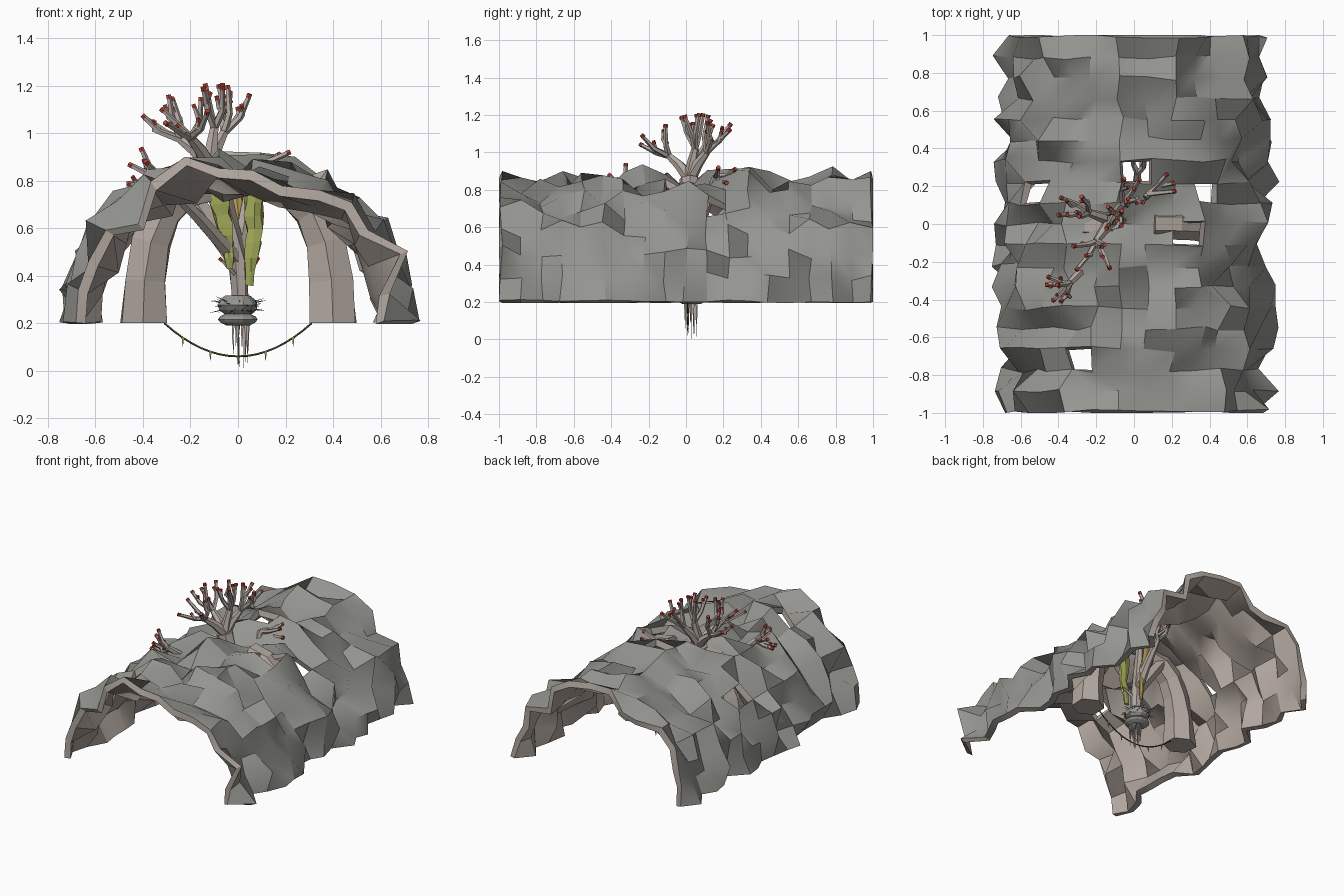
import bpy, bmesh, math, random
from mathutils import Vector as V

if "Cube" in bpy.data.objects:
    bpy.data.objects.remove(bpy.data.objects["Cube"])
random.seed(11)
U = random.uniform


def mat(name, c):
    m = bpy.data.materials.new(name)
    m.diffuse_color = (*c, 1)
    m.use_nodes = True
    m.node_tree.nodes["Principled BSDF"].inputs["Base Color"].default_value = m.diffuse_color
    return m


ROCK = mat("grey_rock", (0.3, 0.3, 0.28))
INNER = mat("warm_rock", (0.45, 0.39, 0.35))
RED = mat("red", (0.45, 0.06, 0.04))
OLIVE = mat("olive", (0.36, 0.4, 0.1))
OCHRE = mat("ochre", (0.5, 0.34, 0.1))
ROPE = mat("rope_brown", (0.1, 0.09, 0.03))


def smooth_edges(ob, deg):
    bpy.ops.object.select_all(action='DESELECT')
    ob.select_set(True)
    bpy.context.view_layer.objects.active = ob
    for m in list(ob.modifiers):
        bpy.ops.object.modifier_apply(modifier=m.name)
    bpy.ops.object.shade_smooth_by_angle(angle=math.radians(deg))


def finish(bm, name, m=None, recalc=True):
    if recalc:
        bmesh.ops.recalc_face_normals(bm, faces=bm.faces)
    me = bpy.data.meshes.new(name)
    bm.to_mesh(me)
    bm.free()
    ob = bpy.data.objects.new(name, me)
    bpy.context.collection.objects.link(ob)
    if m:
        me.materials.append(m)
    return ob


def tube(bm, pts, r0, r1, n=6, jit=0.0):
    """Tapered tube through pts, radius r0 to r1."""
    pts = [V(p) for p in pts]
    last = len(pts) - 1
    rings = []
    for i, p in enumerate(pts):
        r = r0 + (r1 - r0) * i / last
        d = (pts[min(i + 1, last)] - pts[max(i - 1, 0)]).normalized()
        a = d.cross(V((0, 1, 0)) if abs(d.y) < 0.9 else V((1, 0, 0))).normalized()
        b = d.cross(a)
        angs = [math.tau * (k + 0.5) / n for k in range(n)]
        rings.append([bm.verts.new(p + (a * math.cos(t) + b * math.sin(t)) * r * (1 + U(-jit, jit))) for t in angs])
    for r, s in zip(rings, rings[1:]):
        for k in range(n):
            bm.faces.new((r[k], r[(k + 1) % n], s[(k + 1) % n], s[k]))
    bm.faces.new(rings[0])
    bm.faces.new(rings[-1])


# rocky tunnel vault: jittered half-ellipse grid with holes, then thickened
NX, NY = 15, 18
bm = bmesh.new()
grid = []
for j in range(NY + 1):
    row = []
    for i in range(NX + 1):
        t = math.pi * (1 - i / NX)
        n = V((math.cos(t), 0, math.sin(t)))
        p = V((.67 * n.x, -.995 + 1.99 * j / NY, .2 + .63 * n.z)) + n * U(-.085, .085)
        if 0 < j < NY:
            p.y += U(-.012, .012)
        if i in (0, NX):
            p.z = .2
        else:
            p += V((U(-.015, .015), 0, U(-.015, .015)))
        row.append(bm.verts.new(p))
    grid.append(row)
for a, b in zip(grid, grid[1:]):
    for i in range(NX):
        bm.faces.new((a[i], a[i + 1], b[i + 1], b[i]))
holes = {min(bm.faces, key=lambda f: (f.calc_center_median().xy - V(h)).length)
         for h in [(-.5, .17), (.08, .27), (.35, .17), (.22, -.06), (-.33, -.71)]}
bmesh.ops.delete(bm, geom=list(holes), context='FACES')
shell = finish(bm, "rock_vault", ROCK, recalc=False)
shell.data.materials.append(INNER)
s = shell.modifiers.new("thickness", 'SOLIDIFY')
s.thickness = .045
s.offset = 0
s.material_offset = 1
s.material_offset_rim = 1
smooth_edges(shell, 33)
for v in shell.data.vertices:
    v.co.y = max(-1, min(1, v.co.y))
    v.co.z = max(.195, v.co.z)

# inner rock pillars leaning into the vault
for sx, name in ((-1, "left_pillar"), (1, "right_pillar")):
    bm = bmesh.new()
    pts = [(sx * (.4 - .3 * t ** 2.4), 0, .2 + .58 * math.sin(t * math.pi / 2)) for t in [i / 5 for i in range(6)]]
    tube(bm, pts, .108, .07, 6, .1)
    for v in bm.verts:
        if v.co.z < .25:
            v.co.z = .2
    finish(bm, name, INNER)

# tree: trunk splits at the knot; each limb ends in a fan of red-budded twigs
root, knot, crown = V((.01, .03, .27)), V((0, .03, .46)), V((-.12, .02, .86))
bm, tips = bmesh.new(), bmesh.new()


def twig(a, b, r):
    m = a.lerp(b, .5) + V((U(-.018, .018), U(-.018, .018), -.012))
    tube(bm, [a, m, b], r, r * .65, 5)
    d = (b - m).normalized()
    tube(tips, [b - d * .005, b + d * .012], r * .75, r * .7)
    return m


def limb(start, fork, centre, count, spread):
    start, fork, centre = V(start), V(fork), V(centre)
    mid = start.lerp(fork, .5) + V((0, 0, .01))
    tube(bm, [start, mid, fork], .036, .02)
    axis = (centre - fork).normalized()
    side = axis.orthogonal().normalized()
    for k in range(count):
        a = math.tau * k / count + U(-.4, .4)
        out = (side * math.cos(a) + axis.cross(side) * math.sin(a)) * spread
        tip = centre + out * U(.8, 1.2)
        m = twig(fork, tip, .017)
        if spread > .06:
            twig(m, tip.lerp(centre, U(.2, .6)) + axis * U(-.06, .01), .014)


tube(bm, [root, knot, knot.lerp(crown, .5), crown], .036, .058, 7, .1)
tube(bm, [knot, (-.2, .03, .74)], .045, .045, 6, .1)
limb(crown, (-.24, .06, .97), (-.34, .09, 1.1), 4, .085)
limb(crown, (-.2, -.09, .98), (-.23, -.15, 1.1), 4, .11)
limb(crown, (-.1, .05, 1.02), (-.11, .03, 1.19), 4, .07)
limb(crown, (-.06, .11, 1.0), (.0, .17, 1.15), 4, .075)
limb(knot, (-.34, -.31, .82), (-.42, -.35, .85), 5, .085)
limb(knot, (.07, .16, .87), (.19, .22, .89), 3, .05)
limb(knot, (.02, .27, .74), (.03, .37, .81), 3, .035)
for x in (.08, -.07):
    twig(root + V((0, 0, .11)), V((x, -.01, .465)), .012)
smooth_edges(finish(bm, "tree_branches", INNER), 30)
finish(tips, "branch_buds", RED)

# hanging roots under the basin
bm = bmesh.new()
for k in range(11):
    r = .008 + .03 * math.sqrt(k / 11)
    x, y = .015 + r * math.cos(k * 2.4), .028 + r * math.sin(k * 2.4)
    tube(bm, [(x, y, .24), (x + U(-.006, .006), y, .15), (x, y, U(.015, .1) if k else .001)], .01, .001, 4)
finish(bm, "hanging_roots", INNER)

# basin around the trunk base: two stacked bulging rings
for name, z, h, r, jit in (("basin_dish", .19, .05, .086, .03), ("basin_crown", .235, .08, .085, .12)):
    bm = bmesh.new()
    tube(bm, [(0, .03, z + h * i / 4) for i in range(5)], 1, 1, 12, jit)
    for v in bm.verts:
        f = r * (.6 + .4 * math.sin(math.pi * (v.co.z - z) / h))
        v.co.x *= f
        v.co.y = .03 + (v.co.y - .03) * f
    finish(bm, name, ROCK)
bm = bmesh.new()
for k in range(36):
    d = V((math.cos(k * 2.4), math.sin(k * 2.4), U(-.3, .4)))
    c = V((0, .03, .272))
    tube(bm, [c + d * .07, c + d * U(.095, .125)], .0025, .0008, 3)
finish(bm, "basin_spikes", ROPE)


# moss curtains hanging from the ceiling
def moss(name, m, top, bot, w):
    bm = bmesh.new()
    top, bot = V(top), V(bot)
    tube(bm, [top.lerp(bot, i / 7) + V((U(-.005, .005), U(-.01, .01), 0)) for i in range(8)], w, w * .35, 6, .3)
    for v in bm.verts:
        v.co.y = top.y + (v.co.y - top.y) * .5
    finish(bm, name, m)


moss("right_moss", OLIVE, (.075, -.03, .77), (.05, -.02, .36), .05)
moss("left_moss", OLIVE, (-.08, -.04, .75), (-.03, -.02, .43), .045)
moss("back_moss", OCHRE, (-.005, .11, .78), (.02, .08, .36), .035)

# sagging vine with small leaves
bm, leaves = bmesh.new(), bmesh.new()
vine = [V((.31 * t, .01, .06 + .14 * t * t)) for t in [i / 8 - 1 for i in range(17)]]
tube(bm, vine, .0045, .0045, 5)
for p in vine[2:-1:3]:
    tube(leaves, [p, p - V((0, 0, .02)), p - V((0, 0, .038))], .007, .001, 4)
finish(bm, "sagging_vine", ROPE)
finish(leaves, "vine_leaves", OLIVE)
